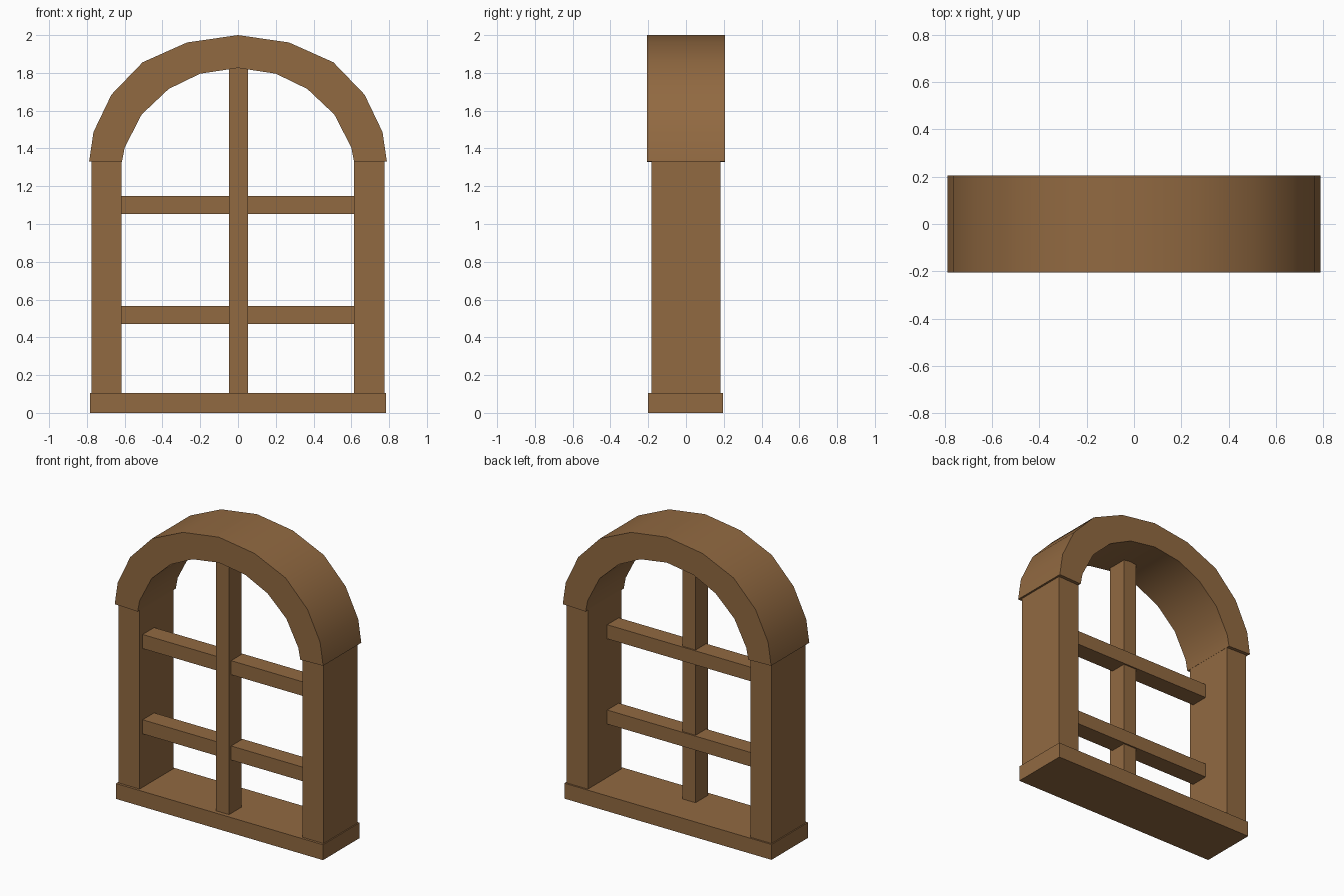
import bpy, bmesh, math

if "Cube" in bpy.data.objects:
    bpy.data.objects.remove(bpy.data.objects["Cube"])

wood = bpy.data.materials.new("brown_wood")
wood.diffuse_color = (0.285, 0.142, 0.053, 1)
wood.use_nodes = True
wood.node_tree.nodes["Principled BSDF"].inputs["Base Color"].default_value = wood.diffuse_color


def finish(bm, name):
    bmesh.ops.recalc_face_normals(bm, faces=bm.faces)
    me = bpy.data.meshes.new(name)
    bm.to_mesh(me)
    bm.free()
    me.materials.append(wood)
    ob = bpy.data.objects.new(name, me)
    bpy.context.collection.objects.link(ob)
    return ob


def box(name, x, y, z):
    bm = bmesh.new()
    bmesh.ops.create_cube(bm, size=1)
    for v in bm.verts:
        for i, (lo, hi) in enumerate((x, y, z)):
            v.co[i] = lo + (v.co[i] + 0.5) * (hi - lo)
    return finish(bm, name)


# Sill and side posts
box("sill", (-0.783, 0.783), (-0.2, 0.195), (0, 0.105))
box("left_post", (-0.775, -0.616), (-0.183, 0.183), (0.105, 1.333))
box("right_post", (0.614, 0.775), (-0.183, 0.183), (0.105, 1.333))

# Upright bar, set toward the front
box("upright_bar", (-0.047, 0.053), (-0.172, -0.036), (0.105, 1.835))

# Cross bars
for name, z in (("lower_cross_bar", 0.47), ("upper_cross_bar", 1.053)):
    box(name, (-0.62, 0.62), (-0.15, -0.026), (z, z + 0.096))

# Arch: half profiles from springing to crown, mirrored
outer = [(0.788, 1.332), (0.765, 1.487), (0.67, 1.685), (0.505, 1.856), (0.27, 1.961), (0, 2.0)]
inner = [(0.615, 1.327), (0.6, 1.405), (0.51, 1.58), (0.367, 1.715), (0.2, 1.796), (0, 1.826)]
full = lambda half: half + [(-x, z) for x, z in reversed(half[:-1])]
outer, inner = full(outer), full(inner)

bm = bmesh.new()
rings = []
for o, i in zip(outer, inner):
    rings.append([bm.verts.new((p[0], y, p[1]))
                  for p, y in ((o, -0.206), (o, 0.206), (i, 0.206), (i, -0.206))])
for a, b in zip(rings, rings[1:]):
    for k in range(4):
        f = bm.faces.new((a[k], a[(k + 1) % 4], b[(k + 1) % 4], b[k]))
        f.smooth = k in (0, 2)      # curved outside and inside only
bm.faces.new(rings[0])
bm.faces.new(rings[-1])
bmesh.ops.recalc_face_normals(bm, faces=bm.faces)
for e in bm.edges:
    e.smooth = e.calc_face_angle(0) < math.radians(35)
finish(bm, "arch")
